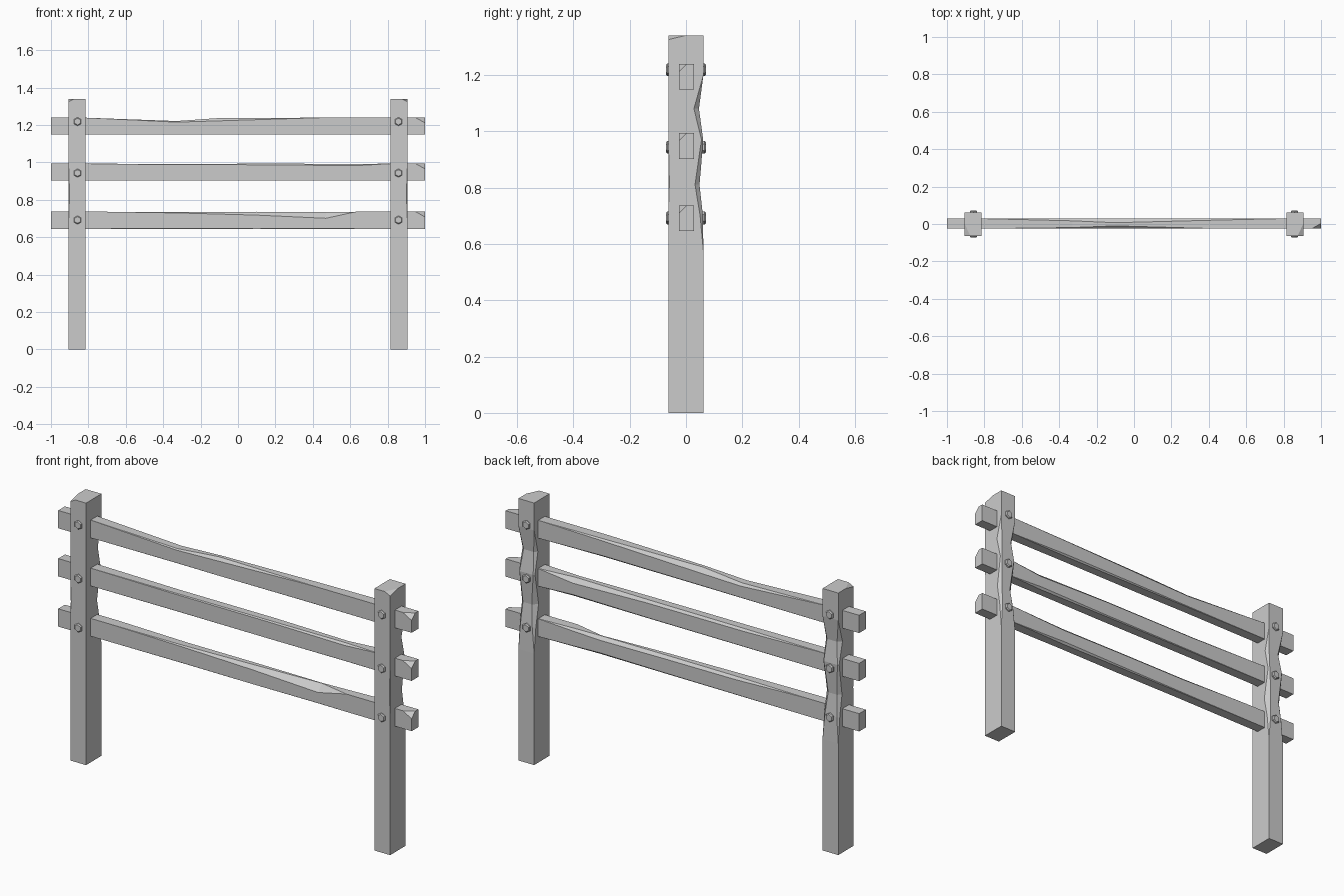
import bpy, bmesh
from math import pi
from mathutils import Vector, Matrix

if "Cube" in bpy.data.objects:
    bpy.data.objects.remove(bpy.data.objects["Cube"])


def worn_beam(name, a0, a1, b0, b1, stations, to_world, chips):
    """Loft a rectangle with chamfered corners; station = (t, four chamfers, drop of b1)."""
    bm = bmesh.new()
    rings = []
    for t, (c1, c2, c3, c4), drop in stations:
        top = b1 - drop
        pts = [(a0, b0 + c1), (a0 + c1, b0), (a1 - c2, b0), (a1, b0 + c2),
               (a1, top - c3), (a1 - c3, top), (a0 + c4, top), (a0, top - c4)]
        rings.append([bm.verts.new(to_world(t, a, b)) for a, b in pts])
    for r, s in zip(rings, rings[1:]):
        for i in range(8):
            j = (i + 1) % 8
            bm.faces.new((r[i], r[j], s[j], s[i]))
    bm.faces.new(rings[0])
    bm.faces.new(rings[-1])
    bmesh.ops.remove_doubles(bm, verts=bm.verts, dist=0.0003)
    # knock off corners, each given by three points and an outward hint
    for p, q, r, out in chips:
        p, q, r = Vector(p), Vector(q), Vector(r)
        n = (q - p).cross(r - p).normalized()
        if n.dot(Vector(out)) < 0:
            n = -n
        geom = bm.verts[:] + bm.edges[:] + bm.faces[:]
        bmesh.ops.bisect_plane(bm, geom=geom, plane_co=p, plane_no=n, clear_outer=True)
        bmesh.ops.holes_fill(bm, edges=[e for e in bm.edges if e.is_boundary])
    bmesh.ops.recalc_face_normals(bm, faces=bm.faces)
    return finish(bm, name)


def finish(bm, name):
    me = bpy.data.meshes.new(name)
    bm.to_mesh(me)
    bm.free()
    ob = bpy.data.objects.new(name, me)
    bpy.context.collection.objects.link(ob)
    return ob


# Rails: chamfers are (front bottom, back bottom, back top, front top)
Z = (0, 0, 0, 0)
rails = {
    "top_rail": (1.148, [
        (-1, Z, 0), (-0.82, Z, 0), (-0.33, (.002, .003, .012, .006), .018),
        (-0.1, (0, .005, .022, .015), .002), (0.45, (.002, .008, .008, 0), 0),
        (0.8, Z, 0), (1, Z, 0)]),
    "middle_rail": (0.902, [
        (-1, Z, 0), (-0.82, Z, 0), (-0.35, (.002, .003, .010, .004), .001),
        (0.2, (0, .005, .012, .006), 0), (0.62, (.002, .010, .022, .010), .001),
        (0.82, Z, 0), (1, Z, 0)]),
    "bottom_rail": (0.645, [
        (-1, Z, 0), (-0.7, Z, 0), (-0.3, (.002, .003, .012, .006), .001),
        (0.1, (0, .006, .014, .018), 0), (0.47, (.002, .010, .016, .034), .001),
        (0.63, (0, .005, .010, 0), 0), (0.82, Z, 0), (1, Z, 0)]),
}
for name, (z0, st) in rails.items():
    z1 = z0 + 0.091
    chip = ((0.95, -0.025, z1), (1, -0.025, z1 - 0.028), (1, 0.003, z1), (1, -1, 1))
    worn_beam(name, -0.025, 0.029, z0, z1, st, lambda t, a, b: (t, a, b), [chip])

# Posts: mirrored pair with worn back edges and a chipped top corner
post_stations = [
    (0, Z, 0), (0.57, Z, 0), (0.7, (0, 0, .010, .012), .002),
    (0.81, (0, .004, .016, .022), .014), (0.88, (0, .003, .012, .016), .008),
    (0.97, (0, 0, .006, .006), .001), (1.08, (0, 0, .018, .014), .016),
    (1.2, Z, 0), (1.34, Z, 0)]
for side, sx in (("left", -1), ("right", 1)):
    chip = ((sx * 0.875, -0.063, 1.34), (sx * 0.905, -0.063, 1.325),
            (sx * 0.905, 0.0, 1.34), (sx, -1, 1))
    worn_beam(side + "_post", 0.816, 0.905, -0.063, 0.062, post_stations,
              lambda t, a, b: (sx * a, b, t), [chip])
    # Hexagonal bolt heads, front and back
    for row, z in (("top", 1.218), ("middle", 0.943), ("bottom", 0.692)):
        for face, sy in (("front", -1), ("back", 1)):
            bm = bmesh.new()
            turn = Matrix.Rotation(-sy * pi / 2, 4, 'X')
            for y, r1, r2, d in ((0.0545, 0.023, 0.023, 0.023), (0.0685, 0.023, 0.018, 0.005)):
                bmesh.ops.create_cone(
                    bm, cap_ends=True, segments=6, radius1=r1, radius2=r2, depth=d,
                    matrix=Matrix.Translation((sx * 0.858, sy * y, z)) @ turn)
            finish(bm, f"{side}_{row}_{face}_bolt")
